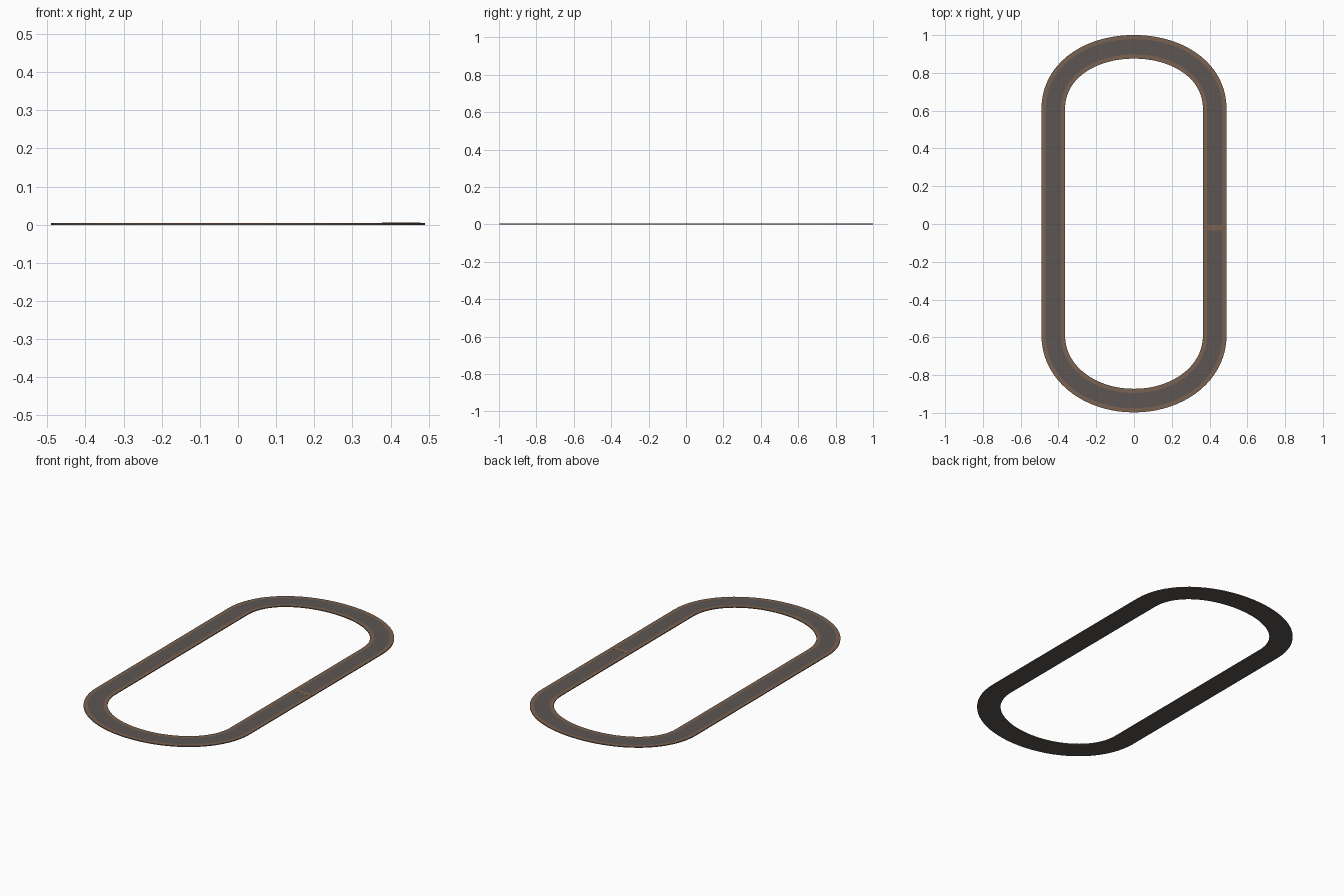
import bpy, bmesh
from mathutils import Vector
from mathutils.geometry import interpolate_bezier

if "Cube" in bpy.data.objects:
    bpy.data.objects.remove(bpy.data.objects["Cube"])

def mat(name, c):
    m = bpy.data.materials.new(name)
    m.diffuse_color = (*c, 1)
    m.use_nodes = True
    m.node_tree.nodes["Principled BSDF"].inputs["Base Color"].default_value = m.diffuse_color
    return m

asphalt = mat("dark asphalt", (0.107, 0.094, 0.085))
brown = mat("brown marking", (0.195, 0.122, 0.083))

X, HALF, EDGE, TOP = 0.4275, 0.0625, 0.022, 0.005

# Centre line: straight sides, flatter far end, rounder near end
def quarter(y0, y1, h_side, h_end, n=20):
    return [p.to_2d() for p in interpolate_bezier(
        Vector((X, y0, 0)), Vector((X, y0 + h_side, 0)),
        Vector((h_end, y1, 0)), Vector((0, y1, 0)), n)]

flip = lambda pts: [Vector((-p.x, p.y)) for p in reversed(pts)]
far = quarter(0.61, 0.938, 0.20, 0.235)
near = quarter(-0.59, -0.935, -0.20, 0.235)
path = far + flip(far)[1:] + [Vector((-p.x, p.y)) for p in near] + near[::-1][1:]
N = len(path)

def normal(i):
    t = (path[(i + 1) % N] - path[i]).normalized() + (path[i] - path[i - 1]).normalized()
    t.normalize()
    return Vector((t.y, -t.x))

# Sweep the section round the path: flush brown edge strips and walls, grey road
section = [(-HALF, 0), (HALF, 0), (HALF, TOP), (HALF - EDGE, TOP),
           (EDGE - HALF, TOP), (-HALF, TOP)]
side_material = [0, 1, 1, 0, 1, 1]
bm = bmesh.new()
loops = []
for i, p in enumerate(path):
    n = normal(i)
    loops.append([bm.verts.new((*(p + n * o), z)) for o, z in section])
for i in range(N):
    A, B = loops[i], loops[(i + 1) % N]
    for k in range(6):
        j = (k + 1) % 6
        bm.faces.new((A[k], A[j], B[j], B[k])).material_index = side_material[k]
bmesh.ops.recalc_face_normals(bm, faces=bm.faces)
me = bpy.data.meshes.new("road")
bm.to_mesh(me)
bm.free()
me.materials.append(asphalt)
me.materials.append(brown)
bpy.context.collection.objects.link(bpy.data.objects.new("road", me))

# Start line across the right straight
bpy.ops.mesh.primitive_cube_add(size=1, location=(X, -0.02, TOP))
line = bpy.context.object
line.name = "start_line"
line.scale = (2 * (HALF - EDGE) + 0.02, 0.027, 0.001)
line.data.materials.append(brown)
